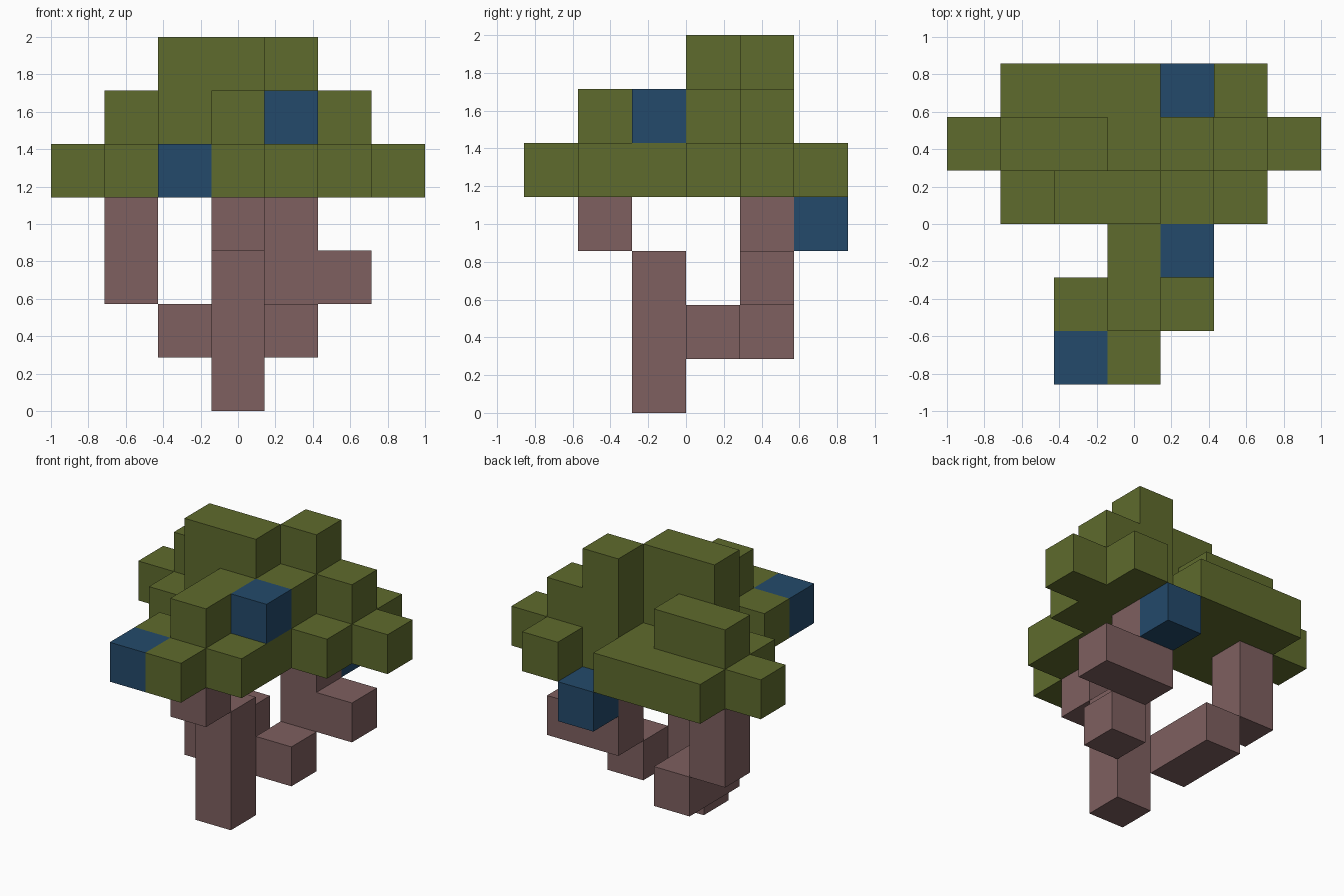
import bpy
import bmesh
from mathutils import Vector

cube = bpy.data.objects.get("Cube")
if cube:
    bpy.data.objects.remove(cube, do_unlink=True)

U = 2 / 7                          # edge length of one block
ORIGIN = Vector((-3.5, -3.0, 0))   # grid corner, in blocks


def material(name, rgb):
    m = bpy.data.materials.new(name)
    m.use_nodes = True
    m.diffuse_color = (*rgb, 1)
    bsdf = next(n for n in m.node_tree.nodes if n.type == 'BSDF_PRINCIPLED')
    bsdf.inputs["Base Color"].default_value = (*rgb, 1)
    return m


LEAF = material("leaf green", (0.114, 0.147, 0.026))
BARK = material("dusty rose bark", (0.209, 0.115, 0.115))
FRUIT = material("fruit blue", (0.017, 0.068, 0.147))

# Each part is a list of block runs: first block, then size in blocks
PARTS = {
    "trunk": (BARK, [((3, 2, 0), (1, 1, 3))]),
    "front_branch": (BARK, [((3, 1, 3), (1, 1, 1))]),
    "right_root_branch": (BARK, [((2, 3, 1), (1, 2, 1))]),
    "right_upright_branch": (BARK, [((1, 4, 2), (1, 1, 2))]),
    "left_root_branch": (BARK, [((4, 3, 1), (1, 1, 1))]),
    "left_upright_branch": (BARK, [((4, 4, 2), (2, 1, 1)), ((4, 4, 3), (1, 1, 1))]),
    "canopy": (LEAF, [
        # bottom layer
        ((3, 0, 4), (1, 1, 1)), ((2, 1, 4), (3, 1, 1)), ((3, 2, 4), (2, 1, 1)),
        ((1, 3, 4), (5, 1, 1)), ((0, 4, 4), (7, 1, 1)),
        ((1, 5, 4), (3, 1, 1)), ((5, 5, 4), (1, 1, 1)),
        # middle layer
        ((3, 1, 5), (1, 2, 1)), ((2, 3, 5), (3, 1, 1)),
        ((1, 4, 5), (2, 1, 1)), ((4, 4, 5), (2, 1, 1)),
        # top layer
        ((2, 3, 6), (2, 1, 1)), ((4, 4, 6), (1, 1, 1))]),
    "front_fruit": (FRUIT, [((2, 0, 4), (1, 1, 1))]),
    "upper_fruit": (FRUIT, [((4, 2, 5), (1, 1, 1))]),
    "back_fruit": (FRUIT, [((4, 5, 3), (1, 1, 1))]),
}


def cells(runs):
    return {(x + a, y + b, z + c) for (x, y, z), (w, d, h) in runs
            for a in range(w) for b in range(d) for c in range(h)}


FILLED = set().union(*(cells(runs) for _, runs in PARTS.values()))


def build(name, mat, runs):
    """Skin the blocks of a part, leaving out faces buried between blocks."""
    bm = bmesh.new()
    for cell in sorted(cells(runs)):
        for axis in range(3):
            for side in (0, 1):
                near = list(cell)
                near[axis] += 2 * side - 1
                if tuple(near) in FILLED:
                    continue
                corners = []
                for s, t in ((0, 0), (1, 0), (1, 1), (0, 1)):
                    p = Vector(cell)
                    p[axis] += side
                    p[(axis + 1) % 3] += s
                    p[(axis + 2) % 3] += t
                    corners.append(bm.verts.new((p + ORIGIN) * U))
                bm.faces.new(corners if side else corners[::-1])
    # Weld and merge flat areas
    bmesh.ops.remove_doubles(bm, verts=bm.verts, dist=0.001)
    bmesh.ops.dissolve_limit(bm, angle_limit=0.01, verts=bm.verts, edges=bm.edges)
    mesh = bpy.data.meshes.new(name)
    bm.to_mesh(mesh)
    bm.free()
    mesh.materials.append(mat)
    bpy.context.collection.objects.link(bpy.data.objects.new(name, mesh))


for part, (mat, runs) in PARTS.items():
    build(part, mat, runs)
